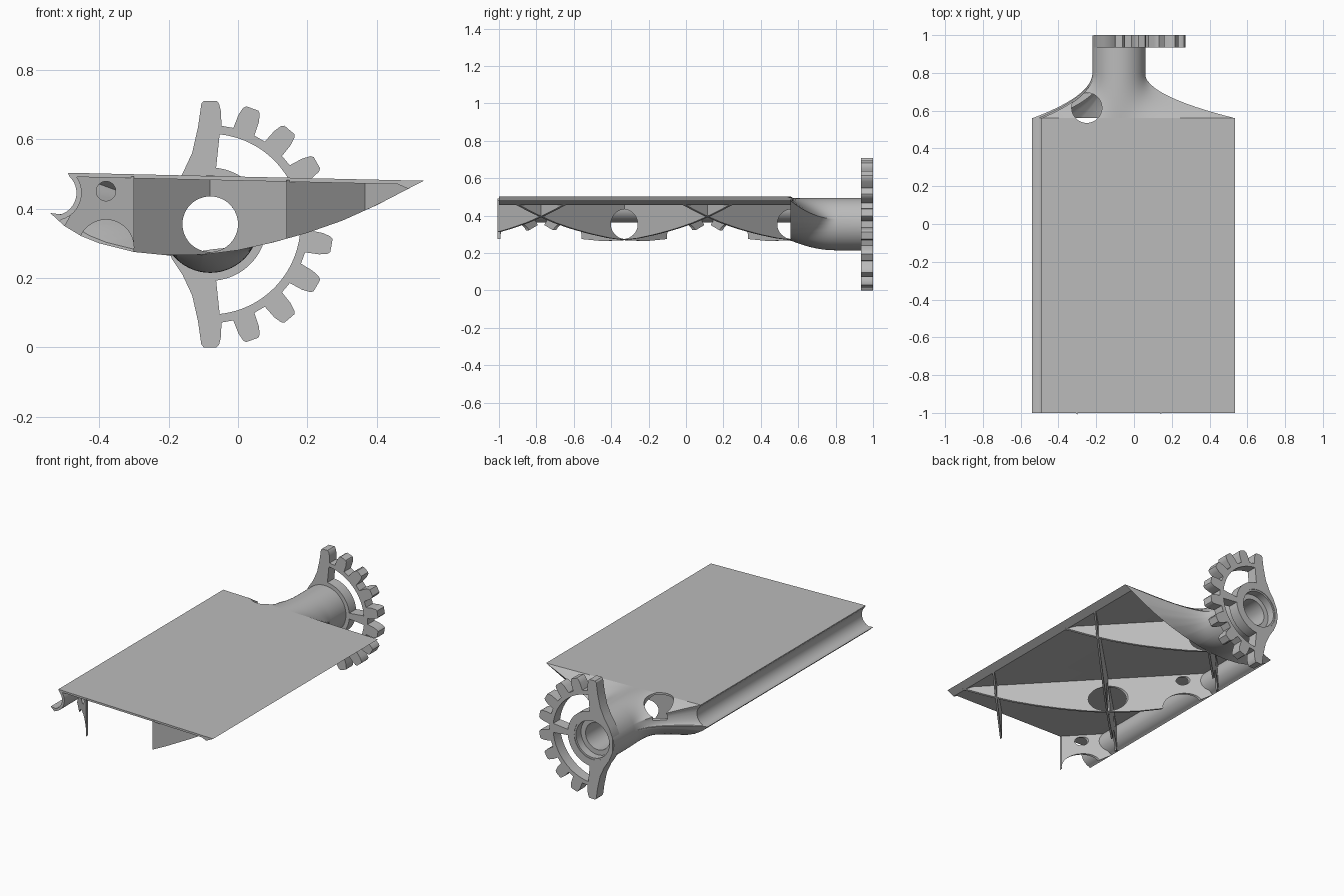
import bpy, bmesh
from math import cos, sin, radians, pi, atan2

if "Cube" in bpy.data.objects:
    bpy.data.objects.remove(bpy.data.objects["Cube"])

grey = bpy.data.materials.new("light_grey")
grey.use_nodes = True
grey.diffuse_color = (0.5, 0.5, 0.5, 1)
grey.node_tree.nodes["Principled BSDF"].inputs["Base Color"].default_value = (0.5, 0.5, 0.5, 1)

CX, CZ = -0.08, 0.355          # hub axis
FRONT, JOIN = -1.0, 0.56       # ends of the panel


def finish(name, bm):
    bmesh.ops.recalc_face_normals(bm, faces=bm.faces)
    me = bpy.data.meshes.new(name)
    bm.to_mesh(me)
    bm.free()
    me.materials.append(grey)
    ob = bpy.data.objects.new(name, me)
    bpy.context.collection.objects.link(ob)
    return ob


def prism(name, pts, y0, y1, slope=0):
    """Extrude an x-z outline along y, optionally slanted in plan."""
    bm = bmesh.new()
    a, b = [[bm.verts.new((x, y + slope * x, z)) for x, z in pts] for y in (y0, y1)]
    bm.faces.new(a)
    bm.faces.new(b[::-1])
    for i in range(len(pts)):
        j = (i + 1) % len(pts)
        bm.faces.new((a[i], b[i], b[j], a[j]))
    return finish(name, bm)


def arc(cx, cz, r, a0, a1, n):
    angles = [radians(a0 + (a1 - a0) * i / n) for i in range(n + 1)]
    return [(cx + r * cos(a), cz + r * sin(a)) for a in angles]


def disc(cx, cz, r, n=48):
    return arc(cx, cz, r, 0, 360, n)[:-1]


def activate(ob):
    bpy.ops.object.select_all(action='DESELECT')
    ob.select_set(True)
    bpy.context.view_layer.objects.active = ob


def cut(ob, cutters):
    activate(ob)
    for c in cutters:
        m = ob.modifiers.new("cut", 'BOOLEAN')
        m.operation, m.solver, m.object = 'DIFFERENCE', 'EXACT', c
        bpy.ops.object.modifier_apply(modifier=m.name)


def smooth(ob):
    activate(ob)
    bpy.ops.object.shade_smooth_by_angle(angle=radians(30))


# Lower camber line of the section
LOWER = [(-.54, .387), (-.5, .35), (-.45, .32), (-.4, .3), (-.3, .275), (-.2, .265),
         (-.1, .267), (0, .28), (.1, .302), (.2, .33), (.3, .365), (.4, .41), (.5, .462), (.535, .48)]


def lower(x):
    for (xa, za), (xb, zb) in zip(LOWER, LOWER[1:]):
        if xa <= x <= xb:
            return za + (zb - za) * (x - xa) / (xb - xa)


def upper(x):
    return .503 - .0224 * (x + .49)


groove = arc(-.53, .445, .065, 46, -72, 14)

# Top skin with the grooved nose and the trailing edge wedge
skin = prism("top_skin", [(.535, .48), (-.49, .503)] + groove + [(-.54, .387), (-.515, .363)]
             + arc(-.53, .445, .08, -74, 35, 14) + [(.46, .47), (.49, .457)], FRONT, JOIN)

# Cutters along y: rod passage, nose notch, wire hole
passages = [prism("cutter", disc(*c), -1.2, .75) for c in
            ((CX, CZ, .08), (-.38, .288, .08), (-.38, .45, .028))]

# Diagonal lattice of ribs
for side, slope, offsets in (("left", -1, (-1.3, -.41, .48)), ("right", 1, (-1.14, -.25, .64))):
    for k, off in enumerate(offsets):
        ends = sorted(((FRONT - off) * slope, (JOIN - off) * slope))
        lo, hi = max(ends[0], -.5), min(ends[1], .5)
        xs = [lo + (hi - lo) * i / 24 for i in range(25)]
        pts = [(x, lower(x)) for x in xs] + [(hi, upper(hi) - .006)]
        if lo == -.5:
            pts += [(-.468, .495), (-.456, .445), (-.475, .395)]
        else:
            pts += [(lo, upper(lo) - .006)]
        rib = prism(f"{side}_diagonal_rib_{k + 1}", pts, off - .008, off + .008, slope)
        cut(rib, passages)
        smooth(rib)

# Closed section outline, read as a radius around the hub axis
section = [(x, z) for x, z in LOWER] + [(-.49, .503)] + groove
polar = LOWER[::-1] + groove[::-1] + [(-.49, .503)]


def section_radius(a):
    dx, dz = cos(a), sin(a)
    best = 0
    for i, (xa, za) in enumerate(polar):
        xb, zb = polar[(i + 1) % len(polar)]
        ex, ez, px, pz = xb - xa, zb - za, xa - CX, za - CZ
        den = dx * ez - dz * ex
        if abs(den) > 1e-9:
            r, s = (px * ez - pz * ex) / den, (px * dz - pz * dx) / den
            if r > 0 and -1e-6 <= s <= 1 + 1e-6:
                best = max(best, r)
    return best


angles = sorted({round(2 * pi * i / 120, 4) for i in range(120)}
                | {round(atan2(z - CZ, x - CX) % (2 * pi), 4) for x, z in polar})
radii = [section_radius(a) for a in angles]

# Hollow shoulder blending the section into the round neck
STEPS = 12
blend = [(JOIN + .24 * i / STEPS, 1 - (1 - i / STEPS) ** 2) for i in range(STEPS + 1)]
rings = [(y, [r * (1 - f) + .14 * f for r in radii]) for y, f in blend]
rings += [(y, [r] * len(radii)) for y, r in ((.997, .14), (.997, .11), (.95, .11), (.95, .08))]
rings += [(y, [min(r * .94, r - .012) * (1 - f) + .08 * f for r in radii]) for y, f in blend[::-1]]
bm = bmesh.new()
loops = [[bm.verts.new((CX + r * cos(a), y, CZ + r * sin(a))) for a, r in zip(angles, rr)]
         for y, rr in rings]
for i, ring in enumerate(loops):
    nxt = loops[(i + 1) % len(loops)]
    for j in range(len(ring)):
        k = (j + 1) % len(ring)
        bm.faces.new((ring[j], ring[k], nxt[k], nxt[j]))
shoulder = finish("shoulder_and_neck", bm)

# Vertical opening in the shoulder
bm = bmesh.new()
bmesh.ops.create_cone(bm, cap_ends=True, segments=48, radius1=.08, radius2=.08, depth=.4)
bmesh.ops.translate(bm, verts=bm.verts, vec=(-.25, .615, .6))
opening = finish("cutter", bm)
for ob in (skin, shoulder):
    cut(ob, [opening])
    smooth(ob)

# Half gear: ten teeth on one side, flared arms on the other
outline = []
for i in range(10):
    a = -90 + 20 * i
    tooth = [(.285, -6.5), (.325, -5.5), (.348, -4.2), (.355, -3), (.355, 3), (.348, 4.2), (.325, 5.5), (.285, 6.5)]
    tooth = tooth[2 if i == 0 else 0:6 if i == 9 else 8]
    outline += [(r * cos(radians(a + d)), r * sin(radians(a + d))) for r, d in tooth]
arm = [(-.035, .28), (-.052, .205), (-.08, .145), (-.11, .1), (-.133, .045)]
outline += arm + [(u, -v) for u, v in arm[::-1]]
gear = prism("half_gear", [(CX + u, CZ + v) for u, v in outline], .935, 1.0)
windows = [prism("cutter", arc(CX, CZ, .26, a, a + 78, 24) + arc(CX, CZ, .163, a + 78, a, 24), .9, 1.1)
           for a in (6, -84)]
bore = prism("cutter", disc(CX, CZ, .12), .9, 1.1)
cut(gear, windows + [bore])
smooth(gear)

for c in passages + windows + [bore, opening]:
    bpy.data.objects.remove(c)
